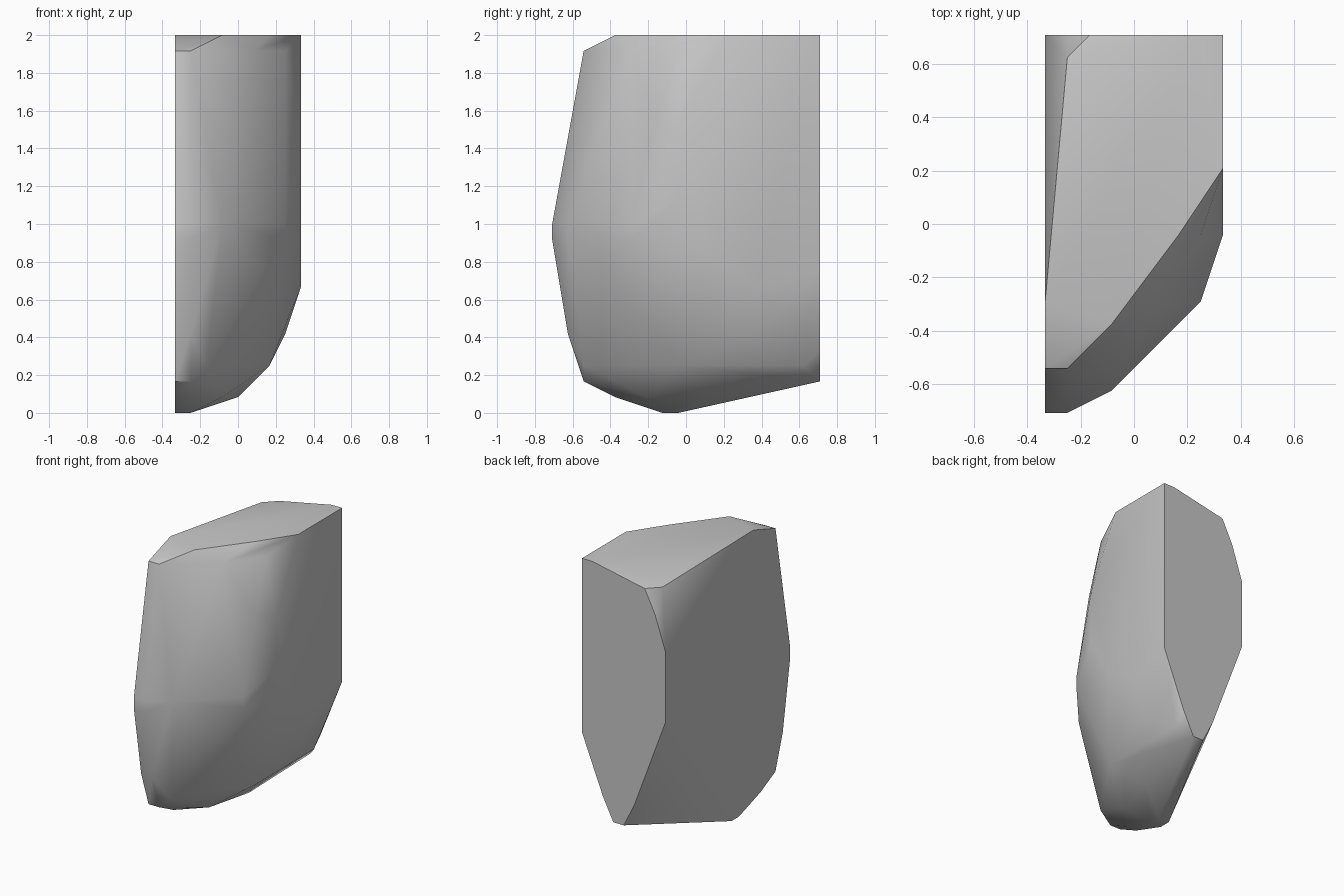
import bpy
import bmesh
from math import radians

# Remove the default object
default_object = bpy.data.objects.get("Cube")
if default_object is not None:
    bpy.data.objects.remove(default_object, do_unlink=True)

UNIT = 1 / 24  # carving grid step


def make_material(name, color):
    material = bpy.data.materials.new(name)
    material.use_nodes = True
    material.diffuse_color = color
    shader = material.node_tree.nodes["Principled BSDF"]
    shader.inputs["Base Color"].default_value = color
    return material


def add_level(bm, height, corners):
    """Place one horizontal ring of corner points at the given height."""
    for x, y in corners:
        bm.verts.new((x * UNIT, y * UNIT, height * UNIT))


def finish_chunk(bm, name, material):
    """Wrap the corner points in a tight skin and merge its flat facets."""
    bmesh.ops.convex_hull(bm, input=bm.verts[:], use_existing_faces=False)
    loose = [vert for vert in bm.verts if not vert.link_faces]
    bmesh.ops.delete(bm, geom=loose, context="VERTS")
    bmesh.ops.dissolve_limit(bm, angle_limit=radians(1),
                             verts=bm.verts[:], edges=bm.edges[:])
    bmesh.ops.recalc_face_normals(bm, faces=bm.faces[:])
    mesh = bpy.data.meshes.new(name)
    bm.to_mesh(mesh)
    bm.free()
    mesh.materials.append(material)
    chunk = bpy.data.objects.new(name, mesh)
    bpy.context.collection.objects.link(chunk)
    return chunk


stone_grey = make_material("stone grey", (0.57, 0.57, 0.57, 1.0))
rock = bmesh.new()

# Underside
add_level(rock, 0, [(-8, -3), (-8, -1), (-6, -1), (-6, -3)])
add_level(rock, 2, [(-8, -9), (-6, -9), (-2, -5), (0, 3)])
add_level(rock, 4, [(-8, -13), (-6, -13), (2, 17), (0, 17)])

# Rounded lower flank
add_level(rock, 6, [(-4, -13), (4, -1), (4, 15)])
add_level(rock, 8, [(4, 17), (-2, 17)])
add_level(rock, 10, [(-8, -15), (-6, -15), (6, 9)])
add_level(rock, 14, [(0, -11)])
add_level(rock, 16, [(8, 9)])
add_level(rock, 18, [(3, -10), (8, 17)])
add_level(rock, 20, [(8, 3)])

# Widest belt
add_level(rock, 22, [(-8, -17), (-6, -17), (6, -7)])
add_level(rock, 24, [(-8, -17), (-6, -17), (-2, -15), (6, -7), (-8, 17)])
add_level(rock, 27, [(8, -1)])

# Upper flank
add_level(rock, 36, [(8, -1), (-8, 17)])
add_level(rock, 37, [(6, -4)])
add_level(rock, 42, [(-6, 17)])

# Chamfered rim and flat top
add_level(rock, 46, [(-8, -13), (-6, -13), (-2, -10), (2, -7), (6, -1),
                     (-6, 15), (-4, 17)])
add_level(rock, 48, [(-8, -7), (-2, -9), (4, -1), (8, 5), (8, 17), (6, 17)])

boulder = finish_chunk(rock, "boulder", stone_grey)

# Soft facets with crisp outer edges
bpy.ops.object.select_all(action="DESELECT")
boulder.select_set(True)
bpy.context.view_layer.objects.active = boulder
bpy.ops.object.shade_smooth_by_angle(angle=radians(40))
